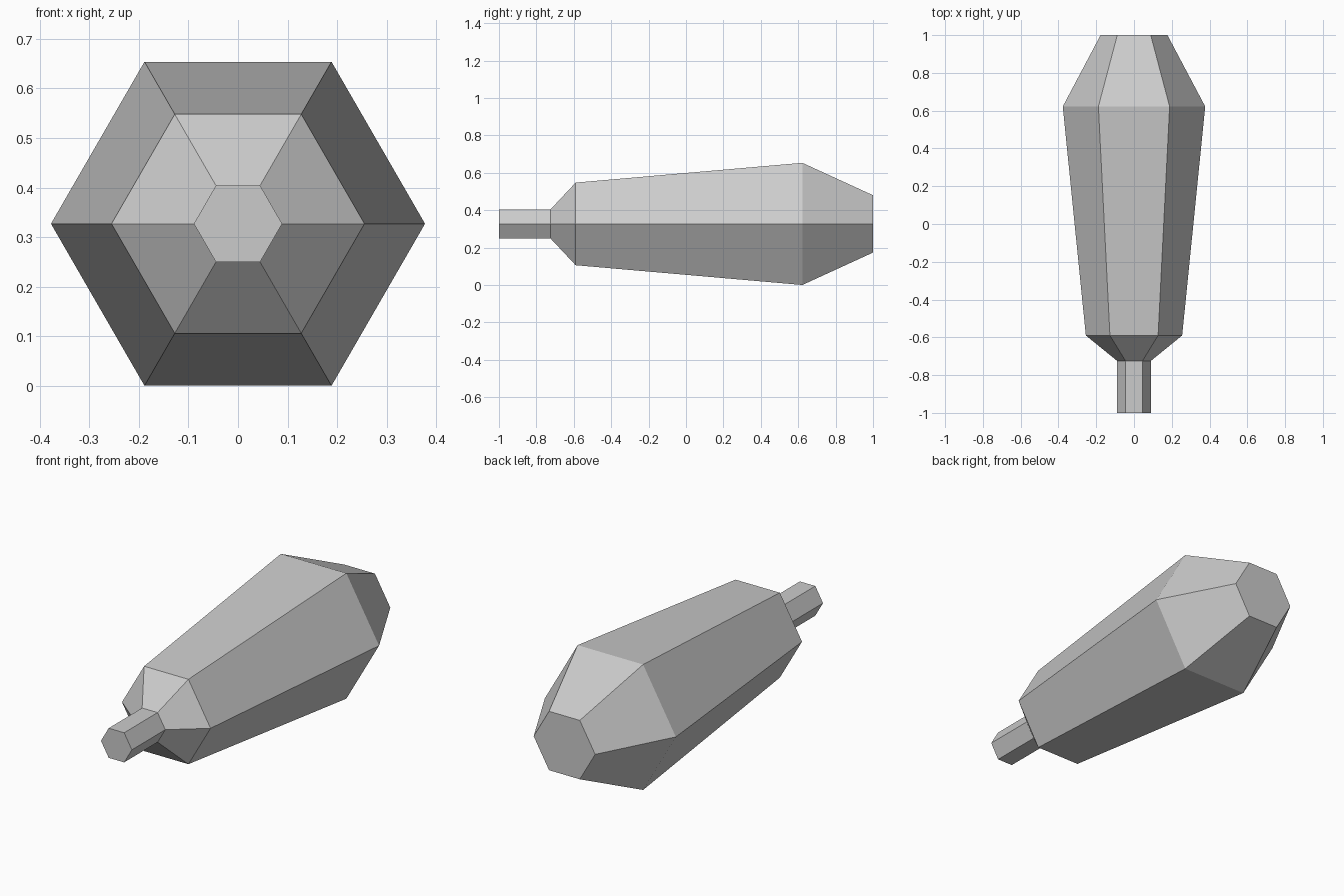
import bpy, bmesh, math

if "Cube" in bpy.data.objects:
    bpy.data.objects.remove(bpy.data.objects["Cube"])

SIDES = 6
CENTRE_Z = 0.327
# (y, corner radius) stations from the neck tip to the blunt base
PROFILE = [(-1.0, 0.089), (-0.725, 0.089), (-0.59, 0.255), (0.622, 0.377), (1.0, 0.177)]


def hex_ring(bm, y, r):
    return [bm.verts.new((r * math.cos(math.tau * i / SIDES), y,
                          CENTRE_Z + r * math.sin(math.tau * i / SIDES)))
            for i in range(SIDES)]


# Six-sided bottle: neck, shoulder, flared body and tapered base in one shell
bm = bmesh.new()
rings = [hex_ring(bm, y, r) for y, r in PROFILE]
for a, b in zip(rings, rings[1:]):
    for i in range(SIDES):
        j = (i + 1) % SIDES
        bm.faces.new((a[i], a[j], b[j], b[i]))

# Flat end caps
bm.faces.new(rings[0])
bm.faces.new(rings[-1])
bmesh.ops.recalc_face_normals(bm, faces=bm.faces)

mesh = bpy.data.meshes.new("bottle")
bm.to_mesh(mesh)
bm.free()
bpy.context.collection.objects.link(bpy.data.objects.new("bottle", mesh))
